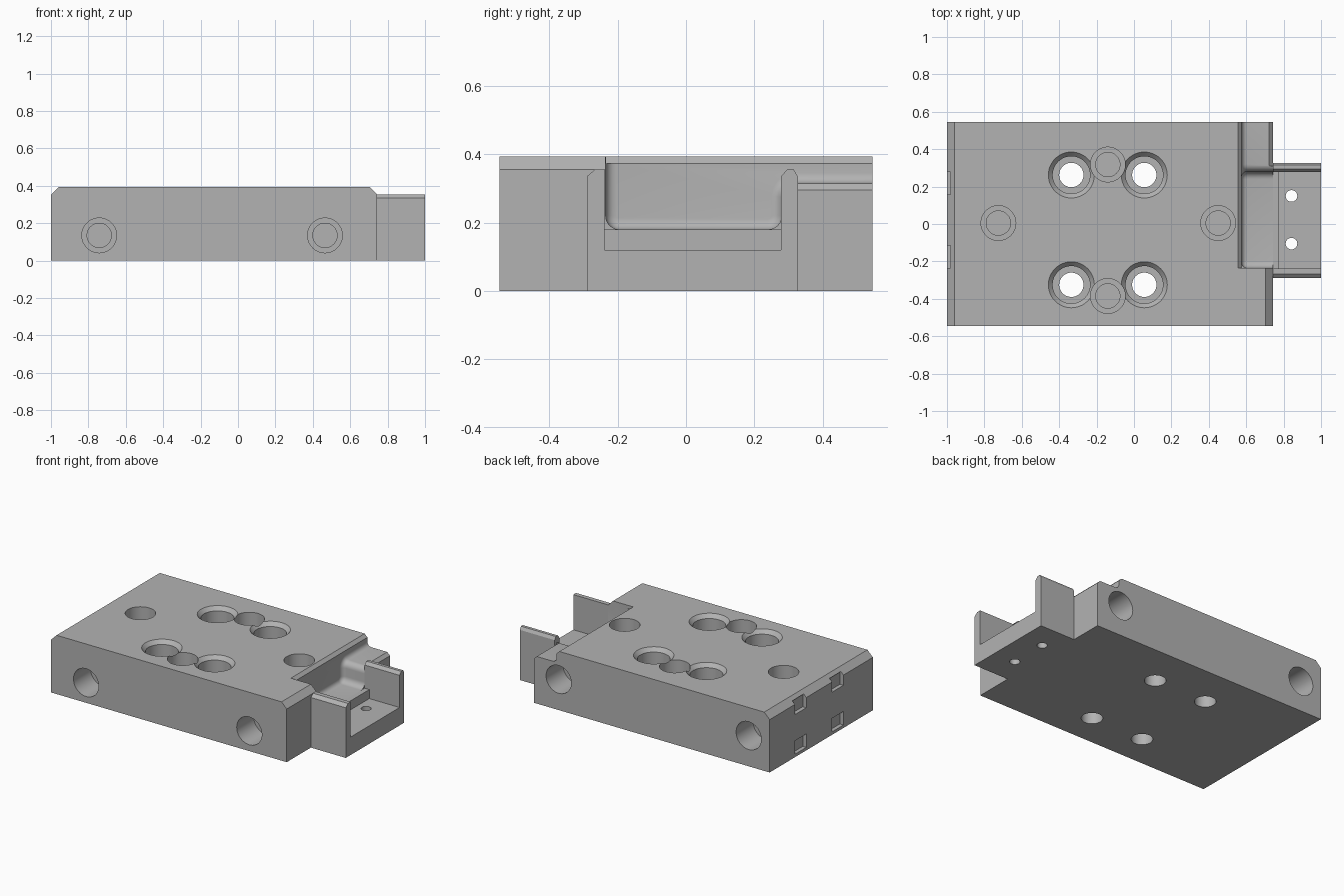
import bpy, bmesh
from math import cos, sin, pi, radians
from mathutils import Vector

cube = bpy.data.objects.get("Cube")
if cube:
    bpy.data.objects.remove(cube, do_unlink=True)

GREY = (0.45, 0.45, 0.45, 1)
steel = bpy.data.materials.new("plain grey")
steel.use_nodes = True
steel.diffuse_color = GREY
steel.node_tree.nodes["Principled BSDF"].inputs["Base Color"].default_value = GREY


def finish(bm, name):
    """Turn a bmesh into a grey object."""
    bmesh.ops.recalc_face_normals(bm, faces=bm.faces)
    mesh = bpy.data.meshes.new(name)
    bm.to_mesh(mesh)
    bm.free()
    mesh.materials.append(steel)
    obj = bpy.data.objects.new(name, mesh)
    bpy.context.collection.objects.link(obj)
    return obj


def prism_mesh(profile, axis, lo, hi):
    """Extrude a flat profile along the x or y axis."""
    bm = bmesh.new()
    place = (lambda a, p, q: (a, p, q)) if axis == "x" else (lambda a, p, q: (p, a, q))
    base = bm.faces.new([bm.verts.new(place(lo, p, q)) for p, q in profile])
    out = bmesh.ops.extrude_face_region(bm, geom=[base], use_keep_orig=True)
    move = Vector(place(hi - lo, 0, 0))
    for v in out["geom"]:
        if isinstance(v, bmesh.types.BMVert):
            v.co += move
    bmesh.ops.recalc_face_normals(bm, faces=bm.faces)
    return bm


def prism(name, profile, axis, lo, hi):
    return finish(prism_mesh(profile, axis, lo, hi), name)


def box(name, x, y, z):
    return prism(name, [(x[0], z[0]), (x[1], z[0]), (x[1], z[1]), (x[0], z[1])], "y", *y)


def bore(mouth, direction, steps, sides=48):
    """Stepped round cutter; steps are (radius, depth) pairs."""
    mouth, d = Vector(mouth), Vector(direction)
    u = d.orthogonal().normalized()
    w = d.cross(u)
    bm = bmesh.new()
    rings = []
    for r, depth in steps:
        rings.append([bm.verts.new(mouth + d * depth + (u * cos(t) + w * sin(t)) * r)
                      for t in (2 * pi * i / sides for i in range(sides))])
    for a, b in zip(rings, rings[1:]):
        for i in range(sides):
            j = (i + 1) % sides
            bm.faces.new((a[i], a[j], b[j], b[i]))
    bm.faces.new(rings[0])
    bm.faces.new(rings[-1])
    return finish(bm, "bore_cutter")


def cut(target, cutter):
    cutter.hide_render = True
    mod = target.modifiers.new("cut", "BOOLEAN")
    mod.operation = "DIFFERENCE"
    mod.solver = "EXACT"
    mod.object = cutter
    bpy.context.view_layer.objects.active = target
    bpy.ops.object.modifier_apply(modifier=mod.name)
    bpy.data.objects.remove(cutter, do_unlink=True)


# Main block with chamfered top ends
TOP, END, SIDE = 0.393, 0.742, 0.545
block = prism("main_block", [(-1, 0), (END, 0), (END, 0.355), (0.704, TOP),
                             (-0.96, TOP), (-1, 0.353)], "y", -SIDE, SIDE)

# Rounded recess in the right end: deep part and shallow shelf
bm = prism_mesh([(-0.235, 0.6), (-0.235, 0.18), (0.28, 0.18), (0.28, 0.315),
                 (0.6, 0.315), (0.6, 0.6)], "x", 0.575, 0.9)
corners = [e for e in bm.edges
           if abs(e.verts[0].co.x - e.verts[1].co.x) > 0.1
           and e.verts[0].co.z < 0.4 and e.verts[0].co.y < 0.4]
bmesh.ops.bevel(bm, geom=corners, offset=0.04, segments=6, profile=0.5,
                affect="EDGES", clamp_overlap=False)
back = [e for e in bm.edges if all(v.co.x < 0.58 for v in e.verts)]
bmesh.ops.bevel(bm, geom=back, offset=0.03, segments=5, profile=0.5,
                affect="EDGES", clamp_overlap=False)
cut(block, finish(bm, "recess_cutter"))

# Chamfers along the recess rim and the shelf edge
cut(block, prism("rim_cutter", [(0.545, 0.403), (0.575, 0.373), (0.6, 0.373),
                                (0.6, 0.403)], "y", -0.235, 0.6))
cut(block, prism("shelf_cutter", [(0.712, 0.325), (0.752, 0.285), (0.752, 0.325)],
                 "y", 0.31, 0.6))

# Chamfered counterbored through holes
for x in (-0.335, 0.055):
    for y in (0.262, -0.325):
        cut(block, bore((x, y, TOP), (0, 0, -1),
                        [(0.123, -0.02), (0.123, 0), (0.1, 0.025), (0.1, 0.2),
                         (0.065, 0.2), (0.065, 0.5)]))

# Stepped blind holes on the top, front and back
blind = [(0.093, -0.02), (0.093, 0.18), (0.065, 0.18), (0.065, 0.24)]
for x, y in ((-0.14, 0.318), (-0.14, -0.385), (-0.725, 0.005), (0.45, 0.005)):
    cut(block, bore((x, y, TOP), (0, 0, -1), blind))
for x in (-0.742, 0.465):
    cut(block, bore((x, -SIDE, 0.135), (0, 1, 0), blind))
for x in (-0.845, 0.56):
    cut(block, bore((x, SIDE, 0.205), (0, -1, 0), blind))

# Small rectangular slots in the left end
for y in (0.218, -0.175):
    for z in ((0.02, 0.11), (0.285, 0.372)):
        cut(block, box("slot_cutter", (-1.1, -0.974), (y - 0.06, y + 0.06), z))

# End bracket: floor with two chamfered side walls
bracket = prism("end_bracket", [(-0.29, 0), (0.327, 0), (0.327, 0.335), (0.315, 0.355),
                                (0.295, 0.355), (0.278, 0.335), (0.278, 0.12),
                                (-0.238, 0.12), (-0.238, 0.355), (-0.267, 0.355),
                                (-0.29, 0.335)], "x", END, 1)
for y in (0.15, -0.105):
    cut(bracket, bore((0.842, y, 0.12), (0, 0, -1), [(0.031, -0.02), (0.031, 0.2)], 32))

# Raised step between block and bracket floor
step = box("bracket_step", (END, 0.776), (-0.238, 0.278), (0.12, 0.18))

# Smooth the round surfaces, keep sharp edges
for obj in (block, bracket):
    bpy.ops.object.select_all(action="DESELECT")
    obj.select_set(True)
    bpy.context.view_layer.objects.active = obj
    bpy.ops.object.shade_smooth_by_angle(angle=radians(30))
